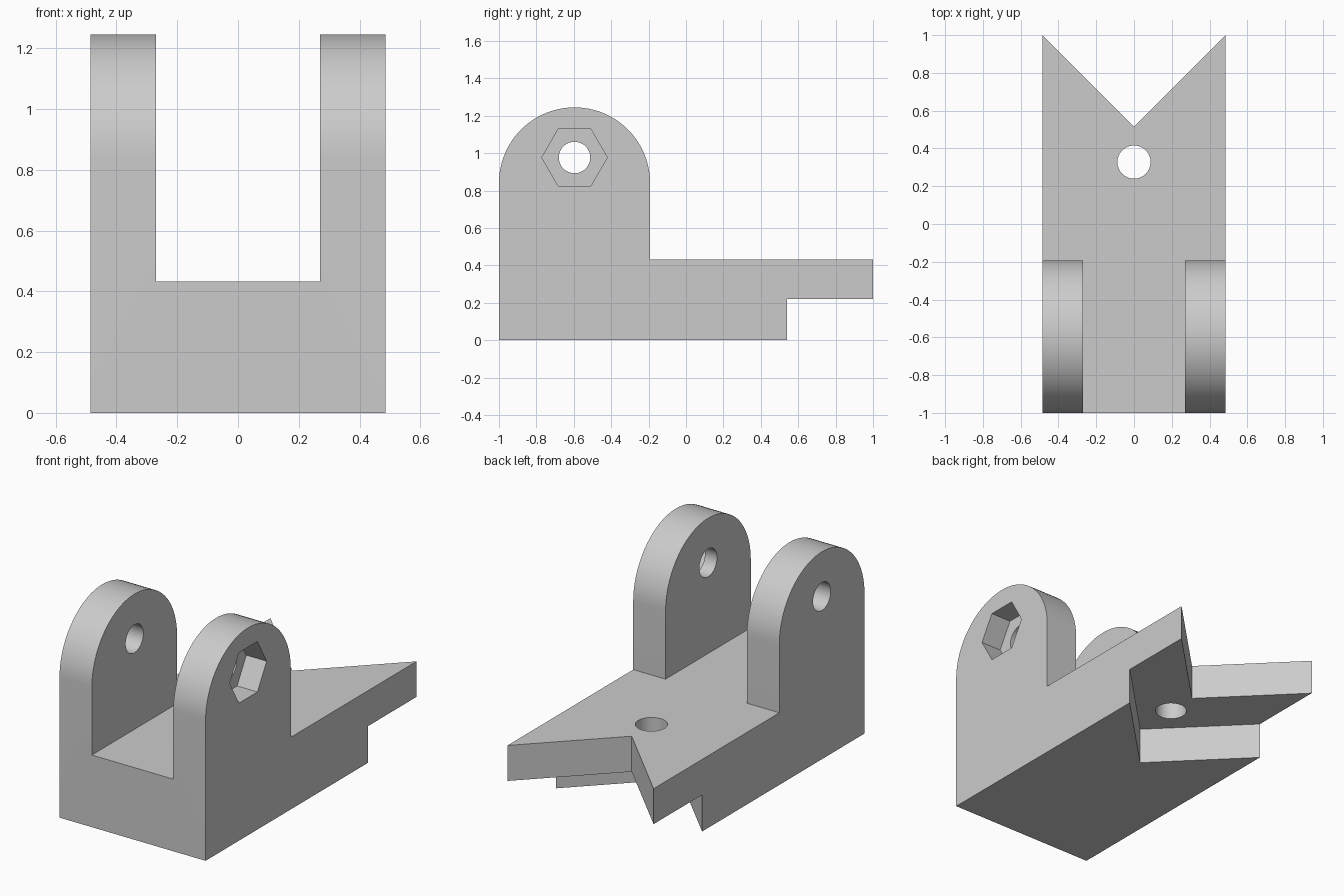
import bpy
import bmesh
import math
from mathutils import Vector

cube = bpy.data.objects.get("Cube")
if cube:
    bpy.data.objects.remove(cube, do_unlink=True)

# Main dimensions
HALF_W = 0.485           # half width of the bracket
INNER = 0.27             # half width of the gap between the lugs
DECK_TOP, DECK_BOTTOM = 0.433, 0.22
LUG_Y, LUG_R, ARC_Z = -0.596, 0.404, 0.841
PIN_Z = 0.977

grey = bpy.data.materials.new("plain grey")
grey.use_nodes = True
colour = (0.6, 0.6, 0.6, 1)
grey.diffuse_color = colour
grey.node_tree.nodes["Principled BSDF"].inputs["Base Color"].default_value = colour


def prism(name, points, start, end, axis):
    """Extrude a flat outline along x (points are y, z) or z (points are x, y)."""
    def place(a, b, t):
        return Vector((t, a, b)) if axis == "x" else Vector((a, b, t))
    bm = bmesh.new()
    face = bm.faces.new([bm.verts.new(place(a, b, start)) for a, b in points])
    moved = bmesh.ops.extrude_face_region(bm, geom=[face])["geom"]
    verts = [v for v in moved if isinstance(v, bmesh.types.BMVert)]
    bmesh.ops.translate(bm, verts=verts, vec=place(0, 0, end - start))
    bmesh.ops.recalc_face_normals(bm, faces=bm.faces)
    mesh = bpy.data.meshes.new(name)
    bm.to_mesh(mesh)
    bm.free()
    mesh.materials.append(grey)
    obj = bpy.data.objects.new(name, mesh)
    bpy.context.collection.objects.link(obj)
    return obj


def ring(a, b, radius, sides):
    return [(a + radius * math.cos(math.tau * i / sides),
             b + radius * math.sin(math.tau * i / sides)) for i in range(sides)]


def notch(apex):
    """Outline of everything behind a right-angled V with its apex on the centre line."""
    reach = 0.6
    return [(0, apex), (reach, apex + reach), (reach, 1.5),
            (-reach, 1.5), (-reach, apex + reach)]


# Side outline: base, deck and round-topped lugs
arc = [(LUG_Y + LUG_R * math.cos(math.pi * i / 48),
        ARC_Z + LUG_R * math.sin(math.pi * i / 48)) for i in range(49)]
outline = [(-1, 0), (1, 0), (1, DECK_TOP), (LUG_Y + LUG_R, DECK_TOP)] + arc
bracket = prism("clevis_bracket", outline, -HALF_W, HALF_W, "x")

# Cutters: lug gap, deck notch, stepped base notch, holes and nut pocket
gap = [(-1.2, DECK_TOP), (0, DECK_TOP), (0, 1.5), (-1.2, 1.5)]
cutters = [
    prism("lug_gap_cutter", gap, -INNER, INNER, "x"),
    prism("deck_notch_cutter", notch(0.515), -0.2, 0.8, "z"),
    prism("base_notch_cutter", notch(0.055), -0.2, DECK_BOTTOM, "z"),
    prism("bolt_hole_cutter", ring(0, 0.328, 0.088, 48), -0.2, 0.8, "z"),
    prism("pin_hole_cutter", ring(LUG_Y, PIN_Z, 0.084, 48), -0.8, 0.8, "x"),
    prism("nut_pocket_cutter", ring(LUG_Y, PIN_Z, 0.175, 6), HALF_W - 0.135, 0.8, "x"),
]
for cutter in cutters:
    cutter.hide_render = True
    cut = bracket.modifiers.new(cutter.name, "BOOLEAN")
    cut.operation = "DIFFERENCE"
    cut.solver = "EXACT"
    cut.object = cutter

# Bake the cuts and remove the cutters
depsgraph = bpy.context.evaluated_depsgraph_get()
baked = bpy.data.meshes.new_from_object(bracket.evaluated_get(depsgraph))
bracket.modifiers.clear()
bracket.data = baked
for cutter in cutters:
    bpy.data.objects.remove(cutter, do_unlink=True)

# Smooth the curved surfaces, keep the edges sharp
bpy.ops.object.select_all(action="DESELECT")
bracket.select_set(True)
bpy.context.view_layer.objects.active = bracket
bpy.ops.object.shade_smooth_by_angle(angle=math.radians(30))
